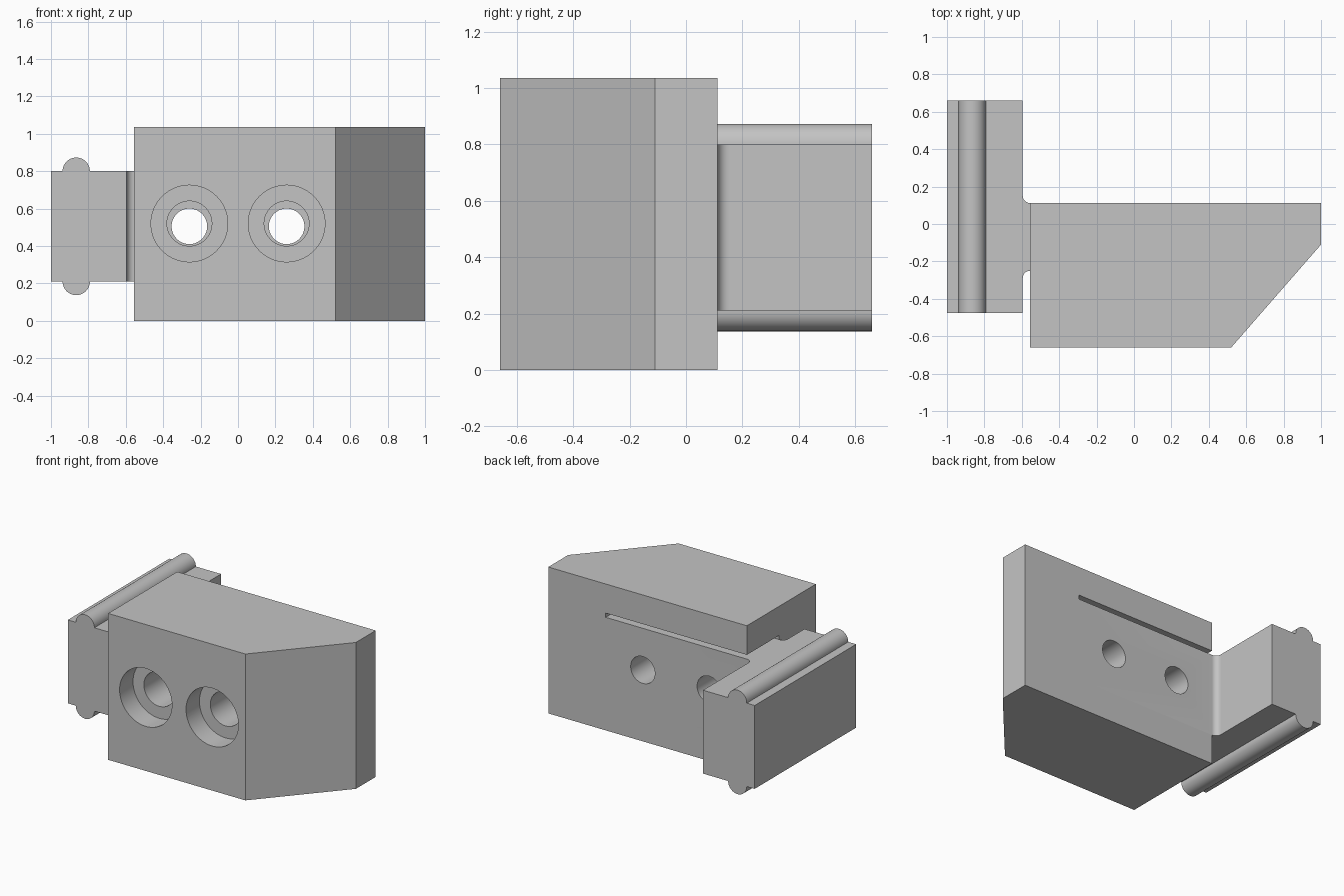
import bpy, bmesh, math
from mathutils import Vector

cube = bpy.data.objects.get("Cube")
if cube:
    bpy.data.objects.remove(cube, do_unlink=True)

grey = bpy.data.materials.new("plain grey")
grey.use_nodes = True
colour = (0.55, 0.55, 0.55, 1)
grey.diffuse_color = colour
grey.node_tree.nodes["Principled BSDF"].inputs["Base Color"].default_value = colour


def prism(name, points, axis, start, end):
    """Extrude a 2D outline along z (xy outline) or along y (xz outline)."""
    bm = bmesh.new()
    place = (lambda u, v: (u, v, start)) if axis == "z" else (lambda u, v: (u, start, v))
    face = bm.faces.new([bm.verts.new(place(u, v)) for u, v in points])
    grown = bmesh.ops.extrude_face_region(bm, geom=[face])["geom"]
    step = Vector((0, 0, end - start)) if axis == "z" else Vector((0, end - start, 0))
    bmesh.ops.translate(bm, vec=step, verts=[g for g in grown if isinstance(g, bmesh.types.BMVert)])
    bmesh.ops.recalc_face_normals(bm, faces=bm.faces)
    mesh = bpy.data.meshes.new(name)
    bm.to_mesh(mesh)
    bm.free()
    mesh.materials.append(grey)
    obj = bpy.data.objects.new(name, mesh)
    bpy.context.collection.objects.link(obj)
    return obj


def arc(cx, cy, r, a0, a1, n):
    angles = [math.radians(a0 + (a1 - a0) * i / n) for i in range(n + 1)]
    return [(cx + r * math.cos(a), cy + r * math.sin(a)) for a in angles]


def select(obj):
    bpy.ops.object.select_all(action="DESELECT")
    obj.select_set(True)
    bpy.context.view_layer.objects.active = obj


def cut(obj, cutter):
    select(obj)
    mod = obj.modifiers.new("cut", "BOOLEAN")
    mod.operation = "DIFFERENCE"
    mod.solver = "EXACT"
    mod.object = cutter
    bpy.ops.object.modifier_apply(modifier=mod.name)
    bpy.data.objects.remove(cutter, do_unlink=True)


def drill(obj, x, z, r, y0, y1):
    cut(obj, prism("drill", arc(x, z, r, 0, 360, 64)[:-1], "y", y0, y1))


FRONT, BACK, SIDE = -0.66, 0.112, -0.555
POCKET, POCKET_END = -0.25, 0.55
LOW, HIGH = 0.21, 0.80
CLIP_SIDE, FILLET = -0.595, 0.04

# Main block with one angled corner
block = prism("main_block", [(SIDE, FRONT), (0.52, FRONT), (1, -0.11), (1, BACK), (SIDE, BACK)],
              "z", 0, 1.036)

# Pocket for the arm, a little taller than the arm so a slot stays open
cut(block, prism("pocket", [(-0.8, POCKET), (POCKET_END, POCKET), (POCKET_END, 0.3), (-0.8, 0.3)],
                 "z", LOW, 0.83))

# Arm plate with rounded roots where it meets the clip
outline = [(POCKET_END, POCKET), (POCKET_END, BACK)]
outline += arc(SIDE, BACK + FILLET, FILLET, 270, 180, 10)
outline += arc(SIDE, POCKET - FILLET, FILLET, 180, 90, 10)
arm = prism("arm_plate", outline, "z", LOW, HIGH)

# Counterbored screw holes through block and arm
for x in (-0.26, 0.26):
    drill(block, x, 0.52, 0.205, FRONT - 0.1, FRONT + 0.15)
    drill(block, x, 0.52, 0.12, FRONT + 0.1, POCKET + 0.1)
    drill(arm, x, 0.505, 0.095, POCKET - 0.1, BACK + 0.1)

# Clip bar with a half-round ridge above and below
outline = [(-1, LOW)] + arc(-0.865, LOW, 0.073, 180, 360, 24) + [(CLIP_SIDE, LOW), (CLIP_SIDE, HIGH)]
outline += arc(-0.865, HIGH, 0.073, 0, 180, 24) + [(-1, HIGH)]
clip = prism("clip_bar", outline, "y", -0.475, 0.66)

for obj in (block, arm, clip):
    select(obj)
    bpy.ops.object.shade_smooth_by_angle(angle=math.radians(30))
